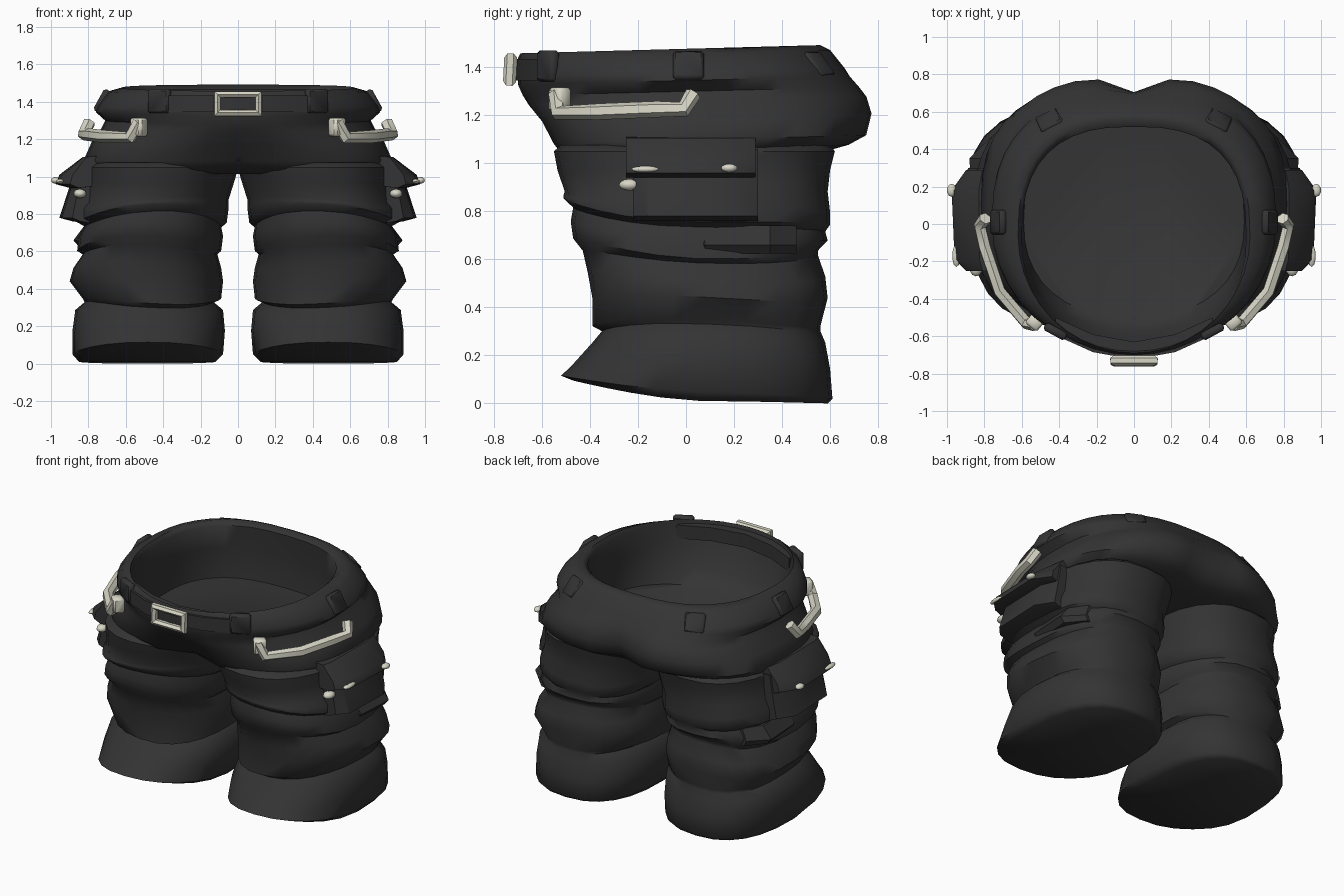
import bpy, bmesh, math
from mathutils import Matrix

cube = bpy.data.objects.get("Cube")
if cube:
    bpy.data.objects.remove(cube, do_unlink=True)


def material(name, colour):
    mat = bpy.data.materials.new(name)
    mat.use_nodes = True
    mat.diffuse_color = (*colour, 1)
    mat.node_tree.nodes["Principled BSDF"].inputs["Base Color"].default_value = (*colour, 1)
    return mat


CLOTH = material("charcoal cloth", (0.034, 0.034, 0.034))
METAL = material("cream metal", (0.68, 0.67, 0.56))


def finish(obj, mat, angle=45, mirror=False):
    """Assign the colour, smooth shading and optional mirroring."""
    obj.data.materials.clear()
    obj.data.materials.append(mat)
    bpy.ops.object.select_all(action="DESELECT")
    obj.select_set(True)
    bpy.context.view_layer.objects.active = obj
    bpy.ops.object.shade_smooth_by_angle(angle=math.radians(angle))
    if mirror:
        obj.modifiers.new("Mirror", "MIRROR")
    return obj


def from_bmesh(name, bm, mat, **options):
    bmesh.ops.recalc_face_normals(bm, faces=bm.faces)
    mesh = bpy.data.meshes.new(name)
    bm.to_mesh(mesh)
    bm.free()
    obj = bpy.data.objects.new(name, mesh)
    bpy.context.collection.objects.link(obj)
    return finish(obj, mat, **options)


def loft(name, rings, mat, **options):
    """Skin a stack of equal rings and cap both ends."""
    bm = bmesh.new()
    loops = [[bm.verts.new(p) for p in ring] for ring in rings]
    for low, high in zip(loops, loops[1:]):
        for i in range(len(low)):
            j = (i + 1) % len(low)
            bm.faces.new((low[i], low[j], high[j], high[i]))
    for end in (loops[0], loops[-1]):
        bmesh.ops.triangulate(bm, faces=[bm.faces.new(end)])
    return from_bmesh(name, bm, mat, **options)


def outline(inner, outer, front, back, count, front_power, back_power):
    """Rounded outline; yields x, y, the depth fraction and the angle."""
    cx, cy = (inner + outer) / 2, (front + back) / 2
    for i in range(count):
        a = math.tau * i / count
        c, s = math.cos(a), math.sin(a)
        power = back_power if s > 0 else front_power
        u = math.copysign(abs(c) ** (2 / power), c)
        v = math.copysign(abs(s) ** (2 / power), s)
        yield cx + u * (outer - inner) / 2, cy + v * (back - front) / 2, v, a


# Legs: stacked folds; each row is height, inner, outer, front, back, front lift, back lift
leg_rows = [
    (.01, .12, .85, -.47, .59, .085, -.01),
    (.05, .08, .885, -.52, .61, .065, -.03),
    (.16, .07, .885, -.47, .60, .02, 0),
    (.27, .08, .87, -.39, .58, 0, 0),
    (.315, .13, .82, -.35, .56, 0, 0),
    (.335, .09, .83, -.39, .56, 0, 0),
    (.44, .08, .90, -.39, .59, 0, 0),
    (.52, .09, .88, -.41, .58, .02, 0),
    (.60, .11, .83, -.43, .55, .02, 0),
    (.62, .09, .86, -.47, .55, .05, 0),
    (.70, .08, .85, -.48, .59, .04, -.04),
    (.75, .09, .82, -.47, .58, .05, -.05),
    (.77, .06, .86, -.51, .60, .07, -.04),
    (.84, .05, .86, -.51, .60, .02, -.05),
    (.88, .05, .83, -.505, .59, 0, 0),
    (.98, .015, .82, -.535, .60, 0, 0),
    (1.05, 0, .82, -.55, .62, 0, 0),
    (1.075, .03, .79, -.52, .60, 0, 0),
]
rings = []
for z, inner, outer, front, back, lift_f, lift_b in leg_rows:
    ring = []
    for x, y, v, a in outline(inner, outer, front, back, 24, 2.3, 2.5):
        lift = (lift_f if v < 0 else lift_b) * abs(v) ** 1.5
        sag = 0.018 * math.sin(2 * a + 7 * z) * (z > .1) * (z < 1)
        ring.append((x, y, z + lift + sag))
    rings.append(ring)
loft("trouser_legs", rings, CLOTH, angle=50, mirror=True)

# Hips and seat, outer wall: height, half width, front, back, front power, crease, cleft
hip_rows = [
    (1.03, .76, -.44, .58, 2.8, .10, .04),
    (1.06, .80, -.53, .69, 2.9, .08, .06),
    (1.10, .82, -.56, .765, 2.8, .06, .08),
    (1.19, .78, -.61, .79, 2.4, .03, .085),
    (1.26, .73, -.665, .77, 2.1, .01, .07),
    (1.30, .71, -.68, .735, 2, 0, .04),
    (1.345, .76, -.70, .69, 2, 0, .01),
    (1.38, .75, -.70, .66, 2, 0, 0),
    (1.455, .69, -.70, .60, 2, 0, 0),
    (1.475, .62, -.69, .56, 2, 0, 0),
]
# Inner wall, running down to a flat floor
inside_rows = [
    (1.45, .60, -.68, .52, 2.1, 0, 0),
    (1.30, .60, -.63, .53, 2.1, 0, 0),
    (1.19, .60, -.57, .53, 2.2, 0, 0),
    (1.095, .59, -.50, .52, 2.3, 0, 0),
]
rings = []
for z, half, front, back, power, crease, cleft in hip_rows + inside_rows:
    ring = []
    for x, y, v, a in outline(-half, half, front, back, 40, power, 2.6):
        y += crease * math.exp(-(x / .12) ** 2) if v < 0 else -cleft * math.exp(-(x / .13) ** 2)
        ring.append((x, y, z + .017 * v))
    rings.append(ring)
loft("hips_and_seat", rings, CLOTH, angle=60)

# Belt strap across the front
rings = []
for x, y in [(-.42, -.58), (-.22, -.67), (0, -.71), (.22, -.67), (.42, -.58)]:
    rings.append([(x, y + .08, 1.345), (x, y - .015, 1.345),
                  (x, y - .015, 1.435), (x, y + .08, 1.435)])
loft("belt_strap", rings, CLOTH, angle=30)


def block(name, centre, size, turn, lean, mat):
    bm = bmesh.new()
    place = (Matrix.Translation(centre) @ Matrix.Rotation(turn, 4, "Z")
             @ Matrix.Rotation(lean, 4, "X") @ Matrix.Diagonal((*size, 1)))
    bmesh.ops.create_cube(bm, size=1, matrix=place)
    bmesh.ops.bevel(bm, geom=bm.edges[:], offset=.012, segments=1, affect="EDGES")
    return from_bmesh(name, bm, mat, mirror=True)


# Belt loops, lying along the slope of the waistband
for name, x, y, turn, lean in [("front", .42, -.575, .5, 0),
                               ("side", .725, .01, math.pi / 2, -.5),
                               ("back", .45, .55, -.45, .65)]:
    block(name + "_belt_loops", (x, y, 1.405), (.13, .045, .13), turn, lean, CLOTH)


def extrude_profile(name, profile, start, end, mat, core, tip):
    """Extrude an x-z profile along y, drawing it in towards the leg at both ends."""
    rings = []
    for y, keep in [(start, tip), (start + .06, .92), (end - .11, 1), (end, tip)]:
        rings.append([(core + (x - core) * keep, y, z) for x, z in profile])
    return loft(name, rings, mat, angle=35, mirror=True)


# Cargo pockets with flaps, and a gathered fold below them
extrude_profile("cargo_pockets", [(.74, 1.06), (.87, 1.06), (.90, .95), (.955, .78),
                                  (.88, .76), (.74, .75)], -.22, .30, CLOTH, .78, .6)
extrude_profile("pocket_flaps", [(.74, 1.11), (.83, 1.105), (.955, 1.01), (.975, .96),
                                 (.90, .94), (.74, .95)], -.25, .29, CLOTH, .78, .6)
extrude_profile("side_folds", [(.64, .75), (.82, .74), (.88, .66), (.85, .625), (.64, .62)],
                .02, .46, CLOTH, .68, .45)


def tube(name, points, radius, mat, cyclic=False, mirror=False):
    curve = bpy.data.curves.new(name, "CURVE")
    curve.dimensions = "3D"
    curve.bevel_depth = radius
    curve.bevel_resolution = 1
    curve.use_fill_caps = True
    spline = curve.splines.new("POLY")
    spline.points.add(len(points) - 1)
    for point, co in zip(spline.points, points):
        point.co = (*co, 1)
    spline.use_cyclic_u = cyclic
    obj = bpy.data.objects.new(name, curve)
    bpy.context.collection.objects.link(obj)
    bpy.ops.object.select_all(action="DESELECT")
    obj.select_set(True)
    bpy.context.view_layer.objects.active = obj
    bpy.ops.object.convert(target="MESH")
    return finish(bpy.context.object, mat, mirror=mirror)


# Buckle frame and the hanging side bars
tube("belt_buckle", [(-.11, -.735, 1.34), (.11, -.735, 1.34),
                     (.11, -.73, 1.44), (-.11, -.73, 1.44)], .027, METAL, cyclic=True)
tube("side_bars", [(.53, -.54, 1.29), (.575, -.53, 1.21), (.72, -.36, 1.215),
                   (.80, -.12, 1.225), (.825, -.01, 1.225), (.795, .03, 1.29)],
     .034, METAL, mirror=True)
block("bar_ends", (.53, -.525, 1.265), (.08, .07, .10), .7, 0, METAL)


# Pocket studs
def stud(name, centre, size):
    bm = bmesh.new()
    bmesh.ops.create_icosphere(bm, subdivisions=2, radius=1,
                               matrix=Matrix.Translation(centre) @ Matrix.Diagonal((*size, 1)))
    from_bmesh(name, bm, METAL, mirror=True)


stud("front_flap_studs", (.95, -.17, .975), (.022, .06, .014))
stud("back_flap_studs", (.975, .18, .98), (.025, .035, .018))
stud("pocket_front_studs", (.845, -.235, .91), (.035, .045, .025))
